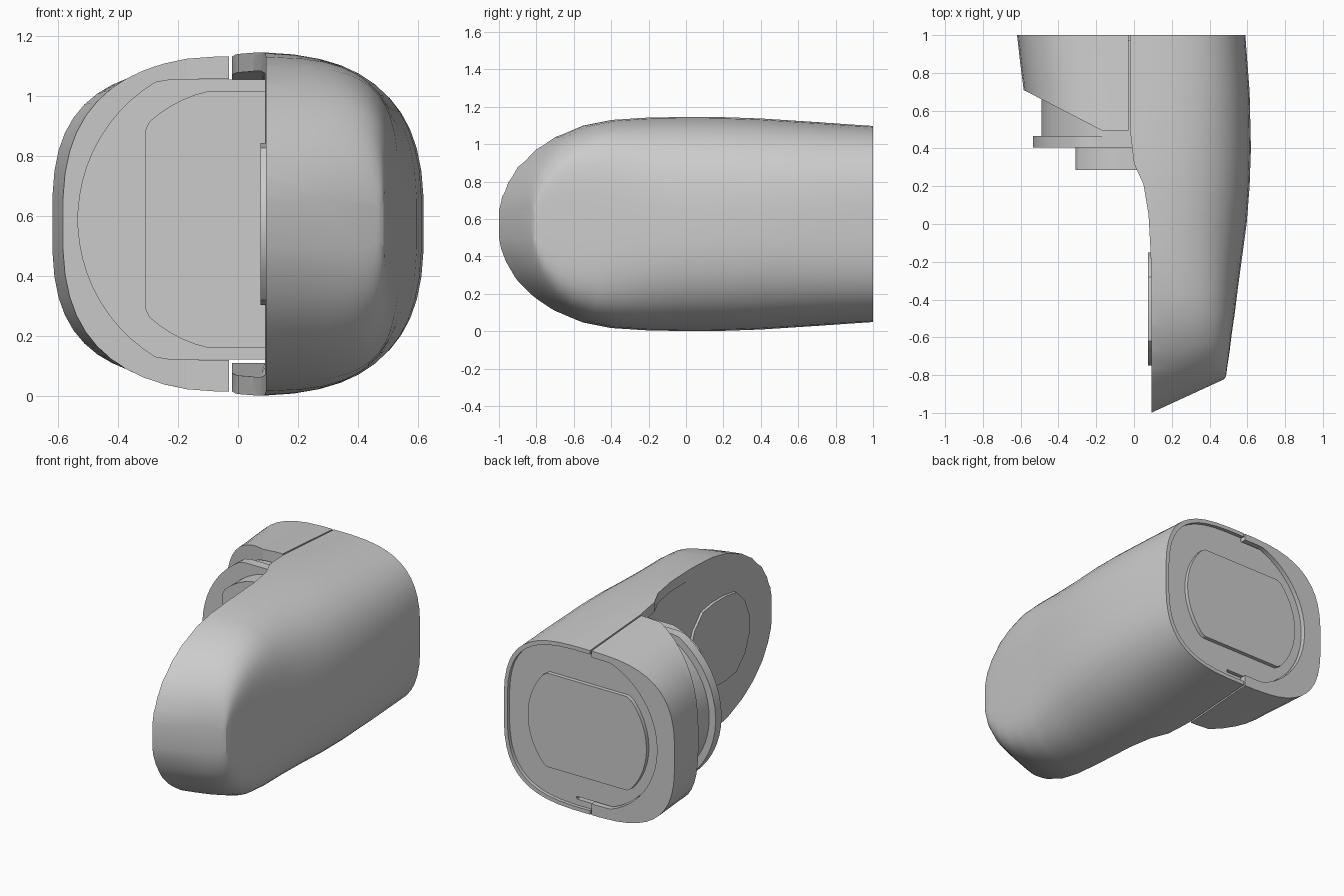
import bpy, bmesh, math

if "Cube" in bpy.data.objects:
    bpy.data.objects.remove(bpy.data.objects["Cube"])

ZC = 0.573   # height of the housing axis


def make(name, bm):
    bmesh.ops.remove_doubles(bm, verts=bm.verts, dist=1e-5)
    bmesh.ops.recalc_face_normals(bm, faces=bm.faces)
    mesh = bpy.data.meshes.new(name)
    bm.to_mesh(mesh)
    bm.free()
    ob = bpy.data.objects.new(name, mesh)
    bpy.context.collection.objects.link(ob)
    return ob


def skin(name, rings):
    """Closed solid through rings of equal point count."""
    bm = bmesh.new()
    loops = [[bm.verts.new(p) for p in r] for r in rings]
    n = len(loops[0])
    for a, b in zip(loops, loops[1:]):
        for i in range(n):
            j = (i + 1) % n
            bm.faces.new((a[i], a[j], b[j], b[i]))
    bm.faces.new(loops[0])
    bm.faces.new(loops[-1])
    return make(name, bm)


def hull(name, table, inset=0.0, xmax=9, n=48):
    """Superellipse loft along y; rows are y, half width, half height, tilt, exponent."""
    rings = []
    for y, w, h, tilt, e in table:
        ring = []
        for i in range(n):
            t = 2 * math.pi * (i + .5) / n
            c, s = math.cos(t), math.sin(t)
            x = min((w - inset) * math.copysign(abs(c) ** (2 / e), c), xmax)
            z = ZC + (h - inset) * math.copysign(abs(s) ** (2 / e), s)
            ring.append((x, y + tilt * (x - 0.09), z))
        rings.append(ring)
    return skin(name, rings)


def plan_prism(name, pts):
    return skin(name, [[(x, y, z) for x, y in pts] for z in (-0.3, 1.5)])


def disc(name, r, y0, y1, left=9, right=9, zlim=9, zc=0.588):
    """Round disc facing y with flats at the given limits."""
    pts = []
    for i in range(64):
        t = 2 * math.pi * (i + 0.5) / 64
        x = min(max(r * math.cos(t), -left), right)
        z = min(max(r * math.sin(t), -zlim), zlim)
        p = (round(x, 5), round(zc + z, 5))
        if not pts or p != pts[-1]:
            pts.append(p)
    if pts[0] == pts[-1]:
        pts.pop()
    return skin(name, [[(x, y, z) for x, z in pts] for y in (y0, y1)])


def boolean(ob, cutter, op):
    cutter.hide_render = True
    m = ob.modifiers.new("cut", 'BOOLEAN')
    m.operation, m.object, m.solver = op, cutter, 'EXACT'
    bpy.context.view_layer.update()
    ev = ob.evaluated_get(bpy.context.evaluated_depsgraph_get())
    mesh = bpy.data.meshes.new_from_object(ev)
    ob.modifiers.clear()
    ob.data = mesh
    bpy.data.objects.remove(cutter)


# main shell outline with slanted, squared-off nose
body = [
    (-1.0, .475, .08, .46, 7), (-.985, .485, .145, .44, 7), (-.95, .49, .225, .40, 7),
    (-.9, .495, .305, .37, 6.5), (-.8, .507, .40, .31, 5.8), (-.7, .517, .465, .26, 5),
    (-.55, .535, .527, .19, 4.2), (-.4, .55, .557, .12, 3.5), (-.2, .573, .57, .05, 3),
    (0, .597, .573, 0, 2.8), (.2, .613, .572, 0, 2.8), (.4, .62, .565, 0, 2.8),
    (.7, .613, .545, 0, 2.9), (1, .59, .525, 0, 3.1)]
end = (1.1, .585, .52, 0, 3.1)

shell = hull("main_shell", body)
boolean(shell, plan_prism("keep", [
    (-.02, 1.2), (-.02, .49), (0, .32), (.05, .21), (.077, .05), (.088, -.15),
    (.093, -.35), (.093, -1.4), (1, -1.4), (1, 1.2)]), 'INTERSECT')

# open pocket behind the thin shell wall, then a shallow recess inside the end rim
pocket_rows = [r for r in body if r[0] >= -.2] + [end]
boolean(shell, hull("pocket", pocket_rows, .062, xmax=.091), 'DIFFERENCE')
boolean(shell, hull("recess", [(.975, .592, .527, 0, 3.1), end], .025), 'DIFFERENCE')

# side cap with slanted lower edge, hollowed around the core
cap = hull("side_cap", [
    (.4, .55, .565, 0, 2.7), (.71, .585, .545, 0, 2.8), (.85, .603, .535, 0, 2.9),
    (1, .62, .525, 0, 3)])
boolean(cap, plan_prism("keep", [
    (-.9, 1.2), (-.9, .873), (-.585, .71), (-.17, .495), (-.03, .495), (-.03, 1.2)]), 'INTERSECT')
boolean(cap, disc("core_hole", .495, .2, 1.3, zlim=.468), 'DIFFERENCE')

# stepped core: body, flange, front key and crossed back key
parts = [
    shell, cap,
    disc("core_body", .49, .46, .975, right=.091, zlim=.462),
    disc("core_flange", .535, .405, .465, right=.1, zlim=.467),
    disc("front_key", .44, .287, .42, left=.31, right=.1, zlim=.426),
    disc("back_key", .42, .95, 1.0, zlim=.3, zc=ZC)]

# raised pad on the inner face
pad = []
for i in range(16):
    t = 2 * math.pi * (i + .5) / 16
    pad.append((-.45 + .305 * math.cos(t), ZC + max(-.27, min(.27, .305 * math.sin(t)))))
parts.append(skin("inner_pad", [[(x, y, z) for y, z in pad] for x in (.075, .12)]))

# smooth shading with crisp edges
bpy.ops.object.select_all(action='DESELECT')
for ob in parts:
    ob.select_set(True)
bpy.context.view_layer.objects.active = shell
bpy.ops.object.shade_smooth_by_angle(angle=math.radians(25))
